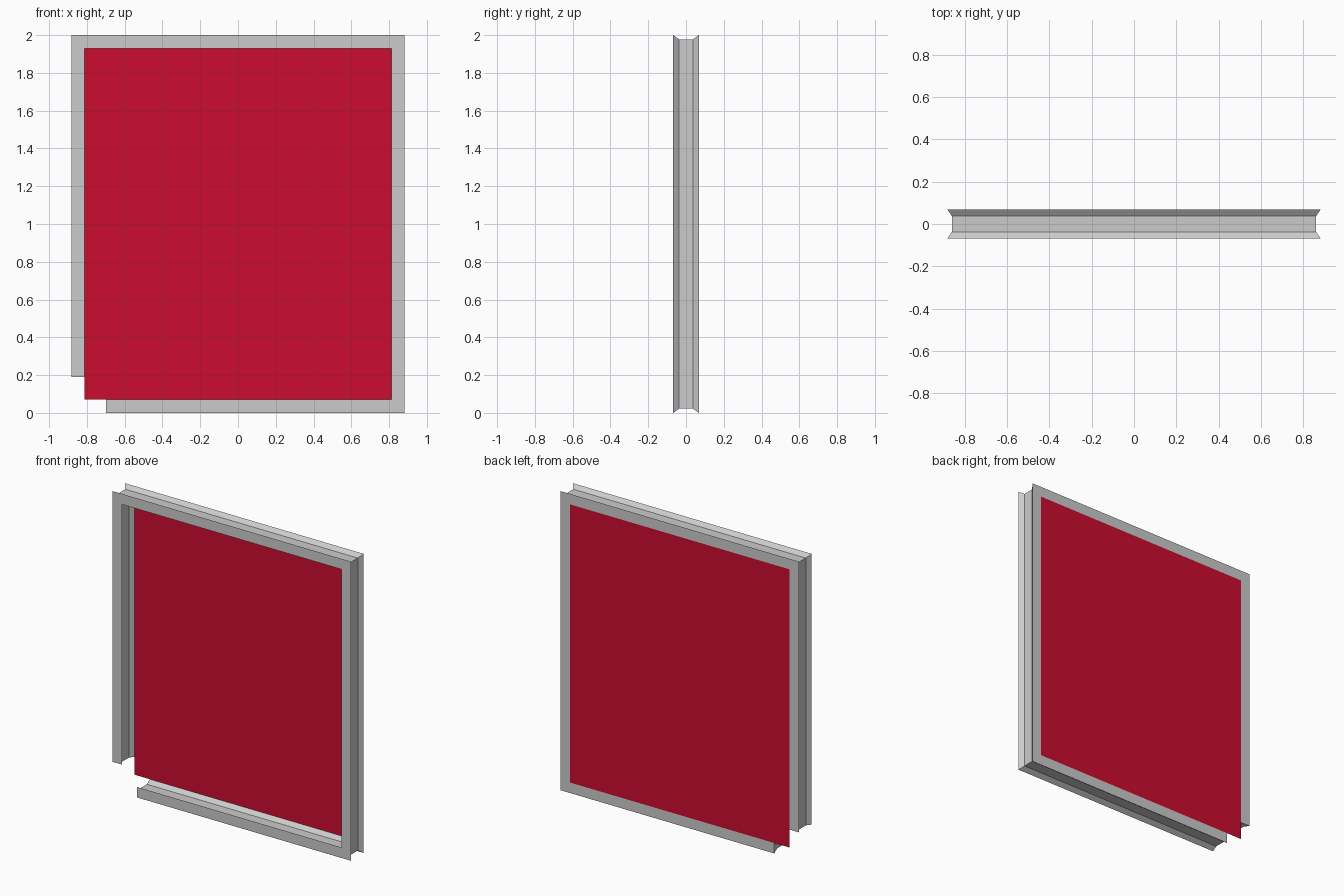
import bpy, bmesh

if "Cube" in bpy.data.objects:
    bpy.data.objects.remove(bpy.data.objects["Cube"])

HW, TOP, RAIL, HD = 0.882, 2.0, 0.07, 0.068   # half width, height, rail width, half depth
GROOVE, FLAT = 0.022, 0.037                   # groove depth and half width of its floor
PANEL_X, PANEL_Z = HW - RAIL, RAIL


def make_object(name, bm):
    mesh = bpy.data.meshes.new(name)
    bm.to_mesh(mesh)
    bm.free()
    obj = bpy.data.objects.new(name, mesh)
    bpy.context.collection.objects.link(obj)
    return obj


# Frame: profile grooved on both sides (inset from outer edge, y), swept with mitred corners
profile = [(0, -HD), (GROOVE, -FLAT), (GROOVE, FLAT), (0, HD),
           (RAIL, HD), (RAIL - GROOVE, FLAT), (RAIL - GROOVE, -FLAT), (RAIL, -HD)]

# Path stations: (x, z, inward x, inward z); the lower left corner is left open
stations = [(-0.70, 0, 0, 1), (HW, 0, -1, 1), (HW, TOP, -1, -1),
            (-HW, TOP, 1, -1), (-HW, 0.19, 1, 0)]

bm = bmesh.new()
rings = [[bm.verts.new((x + ix * d, y, z + iz * d)) for d, y in profile]
         for x, z, ix, iz in stations]
n = len(profile)
for a, b in zip(rings, rings[1:]):
    for i in range(n):
        j = (i + 1) % n
        bm.faces.new((a[i], a[j], b[j], b[i]))
bm.faces.new(rings[0])
bm.faces.new(rings[-1])
bmesh.ops.recalc_face_normals(bm, faces=bm.faces)
make_object("frame", bm)

# Panel: thin sheet flush with the back of the frame
bm = bmesh.new()
corners = [(PANEL_X, PANEL_Z), (-PANEL_X, PANEL_Z),
           (-PANEL_X, TOP - PANEL_Z), (PANEL_X, TOP - PANEL_Z)]
bm.faces.new([bm.verts.new((x, HD, z)) for x, z in corners])
panel = make_object("panel", bm)
red = bpy.data.materials.new("red")
red.diffuse_color = (0.60, 0.004, 0.03, 1)
red.use_nodes = True
red.node_tree.nodes["Principled BSDF"].inputs["Base Color"].default_value = red.diffuse_color
panel.data.materials.append(red)
